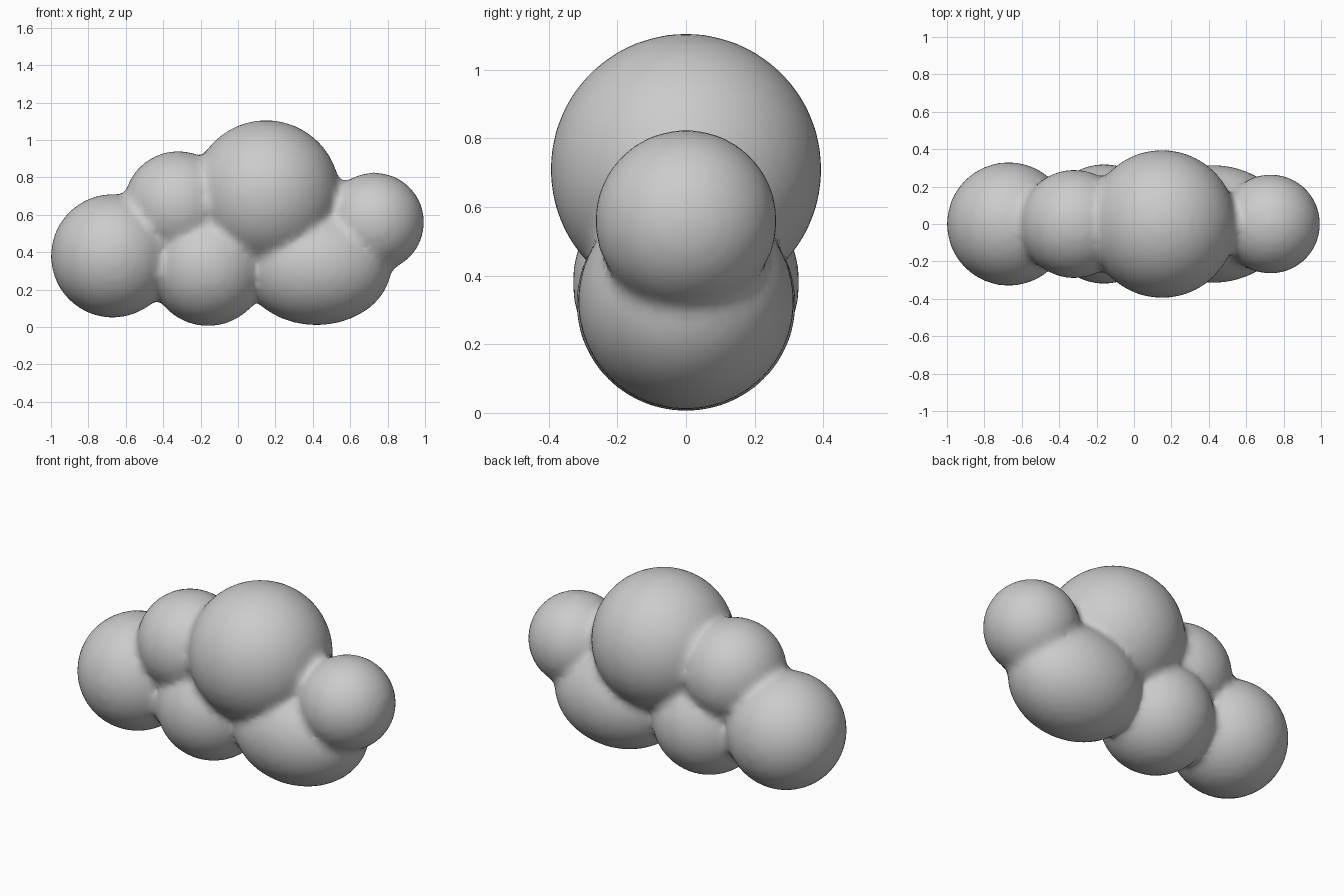
import bpy, bmesh
from mathutils import Matrix, Vector

if "Cube" in bpy.data.objects:
    bpy.data.objects.remove(bpy.data.objects["Cube"])

# puffs: centre x, centre z, radii x, y, z
PUFFS = [
    (-0.67, 0.38, 0.33, 0.33, 0.33),   # left end
    (-0.32, 0.65, 0.29, 0.29, 0.29),   # upper left
    (0.15, 0.71, 0.395, 0.395, 0.395), # big crown
    (0.73, 0.56, 0.265, 0.265, 0.265), # right end
    (-0.16, 0.32, 0.315, 0.32, 0.315), # lower middle
    (0.42, 0.325, 0.40, 0.315, 0.315), # lower right
]

bm = bmesh.new()
for x, z, rx, ry, rz in PUFFS:
    m = Matrix.Translation((x, 0, z)) @ Matrix.Diagonal(Vector((rx, ry, rz, 1)))
    bmesh.ops.create_icosphere(bm, subdivisions=4, radius=1.003, matrix=m)
mesh = bpy.data.meshes.new("cloud")
bm.to_mesh(mesh)
bm.free()
cloud = bpy.data.objects.new("cloud", mesh)
bpy.context.collection.objects.link(cloud)

# fuse the puffs into one skin and soften the creases
fuse = cloud.modifiers.new("fuse", 'REMESH')
fuse.mode = 'VOXEL'
fuse.voxel_size = 0.025
fuse.use_smooth_shade = True
soften = cloud.modifiers.new("soften", 'SMOOTH')
soften.factor = 0.5
soften.iterations = 5
